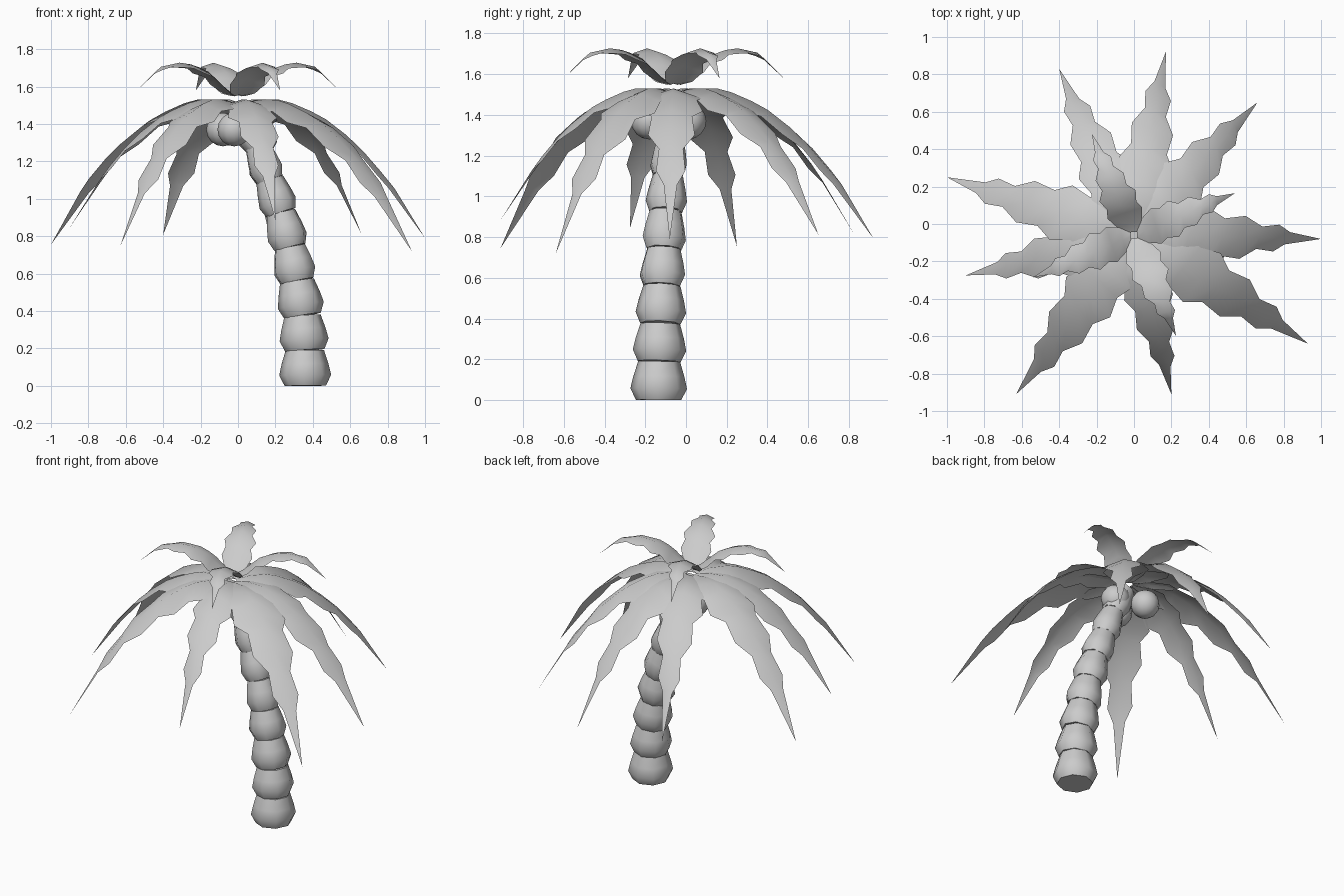
import bpy, bmesh, math
from mathutils import Vector, Matrix

cube = bpy.data.objects.get("Cube")
if cube:
    bpy.data.objects.remove(cube)

grey = bpy.data.materials.new("plain grey")
grey.use_nodes = True
grey.diffuse_color = (0.6, 0.6, 0.6, 1)
grey.node_tree.nodes["Principled BSDF"].inputs["Base Color"].default_value = (0.6, 0.6, 0.6, 1)


def add_object(name, bm, recalc=True):
    if recalc:
        bmesh.ops.recalc_face_normals(bm, faces=bm.faces)
    for f in bm.faces:
        f.smooth = True
    mesh = bpy.data.meshes.new(name)
    bm.to_mesh(mesh)
    bm.free()
    mesh.materials.append(grey)
    obj = bpy.data.objects.new(name, mesh)
    bpy.context.collection.objects.link(obj)
    return obj


def interp(points, t):
    for (a, *p), (b, *q) in zip(points, points[1:]):
        if t <= b:
            k = (t - a) / (b - a)
            return [u + (v - u) * k for u, v in zip(p, q)]
    return points[-1][1:]


# Trunk: stacked, tapering drums that follow a leaning path
trunk_x = [.36, .357, .345, .315, .278, .23, .17, .105, .02]
trunk_z = [0, .19, .375, .56, .74, .925, 1.1, 1.28, 1.46]
path = [Vector((x, -.135 + .07 * (z / 1.46) ** 1.5, z)) for x, z in zip(trunk_x, trunk_z)]
drum = [(0, .8), (.3, 1), (.62, .9), (1.0, .74)]
SIDES = 8
for i, (a, b) in enumerate(zip(path, path[1:])):
    radius = .139 - .0075 * i
    axis = b - a
    turn = axis.to_track_quat('Z', 'Y').to_matrix()
    bm = bmesh.new()
    rings = []
    for h, s in drum:
        ring = []
        for k in range(SIDES):
            ang = 2 * math.pi * k / SIDES + i * .5
            p = turn @ Vector((math.cos(ang), math.sin(ang), 0)) * radius * s
            ring.append(bm.verts.new(a + axis * h + p))
        rings.append(ring)
    for r, q in zip(rings, rings[1:]):
        for k in range(SIDES):
            n = (k + 1) % SIDES
            bm.faces.new((r[k], r[n], q[n], q[k]))
    bm.faces.new(rings[0])
    bm.faces.new(rings[-1])
    # keep the foot level with the ground
    for v in bm.verts:
        v.co.z = max(v.co.z, 0)
    obj = add_object(f"trunk_segment_{i + 1}", bm)
    bpy.context.view_layer.objects.active = obj
    obj.select_set(True)
    bpy.ops.object.shade_smooth_by_angle(angle=math.radians(50))
    obj.select_set(False)

# Fronds: a ridged, saw-edged blade bent along an arc
WIDTHS = [(.03, .035), (.11, .10), (.22, .145), (.29, .12), (.39, .15), (.47, .1),
          (.58, .115), (.67, .06), (.76, .072), (.82, .033), (1, 0)]
LOW_ARC = [(0, -.03), (.1, -.005), (.2, 0), (.33, -.035), (.47, -.11), (.58, -.195),
           (.66, -.27), (.79, -.42), (.87, -.545), (1, -.745)]
TOP_ARC = [(0, 0), (.1, .06), (.31, .245), (.54, .32), (.76, .275), (.88, .18), (1, .06)]
CROWN = Vector((0, -.06, 0))


def frond(name, tip_x, tip_y, arc, base_z, spread):
    reach = Vector((tip_x, tip_y, 0)) - CROWN
    length = reach.length
    out = reach.normalized()
    side = Vector((-out.y, out.x, 0))
    bm = bmesh.new()
    rows = []
    for t, w in WIDTHS:
        z = interp(arc, t)[0]
        mid = CROWN + out * t * length + Vector((0, 0, base_z + z * length))
        if w == 0:
            rows.append([bm.verts.new(mid)])
            continue
        row = []
        for s in (-1, 0, 1):
            # the teeth on the two sides are slightly staggered
            shift = out * (.015 * s * length)
            fall = Vector((0, 0, -.33 * w * abs(s) * spread * length))
            row.append(bm.verts.new(mid + shift + side * s * w * spread * length + fall))
        rows.append(row)
    for r, q in zip(rows, rows[1:]):
        for k in range(2):
            if len(q) == 1:
                bm.faces.new((r[k], q[0], r[k + 1]))
            else:
                bm.faces.new((r[k], q[k], q[k + 1], r[k + 1]))
    bm.normal_update()
    if sum(f.normal.z for f in bm.faces) < 0:
        bmesh.ops.reverse_faces(bm, faces=bm.faces)
    add_object(name, bm, recalc=False)


low_tips = [(1, -.08), (.66, .65), (.17, .92), (-.4, .83), (-1, .25),
            (-.9, -.275), (-.63, -.91), (.2, -.91), (.93, -.64)]
for i, (x, y) in enumerate(low_tips):
    frond(f"lower_frond_{i + 1}", x, y, LOW_ARC, 1.535, 1)

for i in range(4):
    tip = CROWN + Matrix.Rotation(i * math.pi / 2, 3, 'Z') @ Vector((.54, .225, 0))
    frond(f"upper_frond_{i + 1}", tip.x, tip.y, TOP_ARC, 1.545, 1.15)

# Coconuts tucked under the crown
for i, spot in enumerate([(-.08, .01, 1.37), (-.02, -.18, 1.37), (.09, -.07, 1.38)]):
    bm = bmesh.new()
    bmesh.ops.create_uvsphere(bm, u_segments=12, v_segments=8, radius=.09,
                              matrix=Matrix.Translation(spot))
    add_object(f"coconut_{i + 1}", bm)
